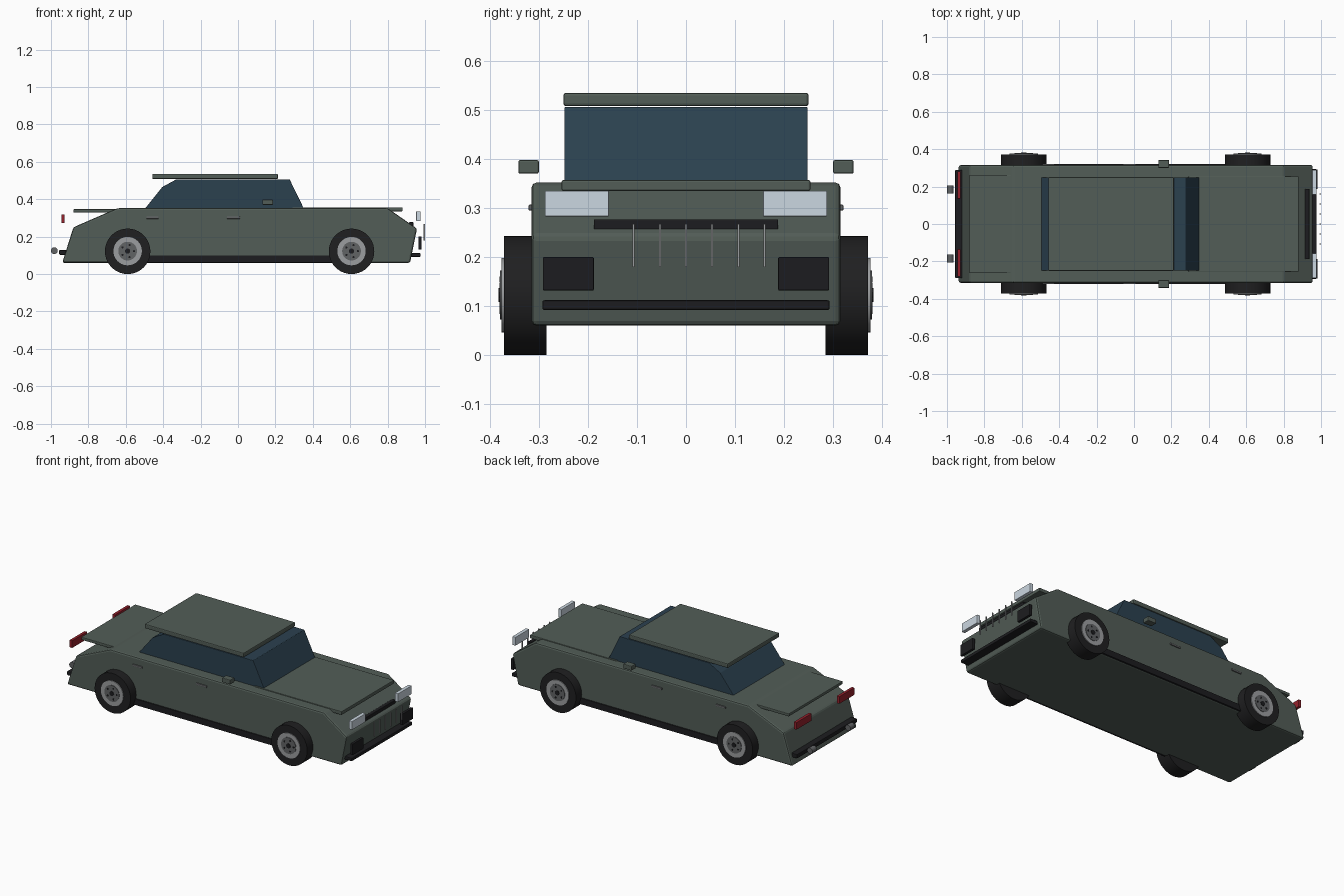
import bpy, bmesh, math
from mathutils import Matrix

if "Cube" in bpy.data.objects:
    bpy.data.objects.remove(bpy.data.objects["Cube"])


def material(name, rgb):
    m = bpy.data.materials.new(name)
    m.diffuse_color = (*rgb, 1)
    m.use_nodes = True
    m.node_tree.nodes["Principled BSDF"].inputs["Base Color"].default_value = m.diffuse_color
    return m


PAINT = material("paint", (0.085, 0.11, 0.095))
GLASS = material("glass", (0.024, 0.052, 0.078))
BLACK = material("black", (0.012, 0.012, 0.014))
RUBBER = material("rubber", (0.014, 0.014, 0.015))
SILVER = material("silver", (0.33, 0.34, 0.35))
GREY = material("grey", (0.12, 0.125, 0.13))
LAMP = material("lamp", (0.6, 0.68, 0.75))
RED = material("red", (0.3, 0.015, 0.025))


def finish(bm, name, mat, bevel=0.0, segments=2, smooth=False):
    bmesh.ops.recalc_face_normals(bm, faces=bm.faces)
    me = bpy.data.meshes.new(name)
    bm.to_mesh(me)
    bm.free()
    me.materials.append(mat)
    ob = bpy.data.objects.new(name, me)
    bpy.context.collection.objects.link(ob)
    if bevel:
        b = ob.modifiers.new("bevel", 'BEVEL')
        b.width, b.segments, b.limit_method = bevel, segments, 'ANGLE'
        b.angle_limit = math.radians(20)
    if smooth:
        bpy.ops.object.select_all(action='DESELECT')
        ob.select_set(True)
        bpy.context.view_layer.objects.active = ob
        bpy.ops.object.shade_smooth_by_angle(angle=math.radians(35))
    return ob


def box(name, x, y, z, mat, bevel=0.002):
    """Box from (min, max) ranges."""
    bm = bmesh.new()
    bmesh.ops.create_cube(bm, size=1)
    for v in bm.verts:
        for i, (lo, hi) in enumerate((x, y, z)):
            v.co[i] = lo if v.co[i] < 0 else hi
    return finish(bm, name, mat, bevel)


def pair(name, x, y, z, mat, bevel=0.002):
    box(name + "_left", x, y, z, mat, bevel)
    box(name + "_right", x, (-y[1], -y[0]), z, mat, bevel)


def prism(name, profile, half, mat, bevel):
    """Side profile in x, z extruded across the width."""
    bm = bmesh.new()
    face = bm.faces.new([bm.verts.new((x, -half, z)) for x, z in profile])
    ext = bmesh.ops.extrude_face_region(bm, geom=[face])
    for v in ext['geom']:
        if isinstance(v, bmesh.types.BMVert):
            v.co.y = half
    return finish(bm, name, mat, bevel)


def disc(name, x, z, y0, y1, r, mat, bevel=0.0, sides=40):
    """Cylinder along y."""
    bm = bmesh.new()
    mat4 = Matrix.Translation((x, (y0 + y1) / 2, z)) @ Matrix.Rotation(math.pi / 2, 4, 'X')
    bmesh.ops.create_cone(bm, cap_ends=True, segments=sides, radius1=r, radius2=r,
                          depth=abs(y1 - y0), matrix=mat4)
    return finish(bm, name, mat, bevel, smooth=True)


# Body shell and cabin
prism("body", [(-0.94, 0.06), (0.92, 0.06), (0.957, 0.243), (0.80, 0.352),
               (-0.645, 0.352), (-0.88, 0.25)], 0.315, PAINT, 0.01)
prism("cabin_glass", [(-0.505, 0.34), (0.357, 0.34), (0.276, 0.506),
                      (-0.33, 0.506), (-0.405, 0.465)], 0.248, GLASS, 0.002)

# Overhanging panels
box("roof", (-0.458, 0.213), (-0.25, 0.25), (0.508, 0.535), PAINT, 0.005)
box("hood", (0.29, 0.88), (-0.254, 0.254), (0.335, 0.357), PAINT, 0.004)
box("trunk_lid", (-0.88, -0.48), (-0.262, 0.262), (0.329, 0.347), PAINT, 0.004)

# Side details
pair("sill", (-0.59, 0.60), (0.29, 0.322), (0.062, 0.1), BLACK)
pair("mirror", (0.13, 0.187), (0.3, 0.342), (0.37, 0.398), PAINT, 0.004)
pair("rear_door_handle", (-0.49, -0.425), (0.31, 0.321), (0.295, 0.307), GREY)
pair("front_door_handle", (-0.06, 0.01), (0.31, 0.321), (0.295, 0.307), GREY)

# Front end
pair("headlight", (0.953, 0.975), (0.157, 0.288), (0.283, 0.335), LAMP)
box("grille", (0.915, 0.937), (-0.188, 0.188), (0.17, 0.277), BLACK)
for i in range(6):
    y = -0.107 + i * 0.0535
    box("grille_bar_%d" % (i + 1), (0.993, 1.0), (y - 0.002, y + 0.002),
        (0.18, 0.267), SILVER, 0)
pair("air_intake", (0.965, 0.982), (0.188, 0.292), (0.132, 0.2), BLACK)
box("front_bumper", (0.92, 0.976), (-0.293, 0.293), (0.092, 0.112), BLACK, 0.004)

# Rear end
pair("taillight", (-0.945, -0.927), (0.135, 0.28), (0.273, 0.318), RED)
box("rear_bumper", (-0.956, -0.91), (-0.29, 0.29), (0.103, 0.128), BLACK, 0.004)
for side in (-1, 1):
    disc("exhaust_tip", -0.982, 0.125, side * 0.163, side * 0.205, 0.018, GREY, sides=24)

# Wheels with stepped hubs and slots
for end, wx in (("rear", -0.59), ("front", 0.607)):
    for s in (-1, 1):
        n = end + ("_left" if s > 0 else "_right")
        disc(n + "_tire", wx, 0.1215, s * 0.285, s * 0.371, 0.1215, RUBBER)
        disc(n + "_rim", wx, 0.1225, s * 0.36, s * 0.376, 0.076, SILVER)
        disc(n + "_hub", wx, 0.1225, s * 0.37, s * 0.379, 0.05, GREY)
        disc(n + "_cap", wx, 0.1225, s * 0.37, s * 0.382, 0.014, BLACK, sides=20)
        for k in range(5):
            a = 2 * math.pi * k / 5
            disc(n + "_lug", wx + 0.034 * math.cos(a), 0.1225 + 0.034 * math.sin(a),
                 s * 0.37, s * 0.38, 0.006, BLACK, sides=10)
